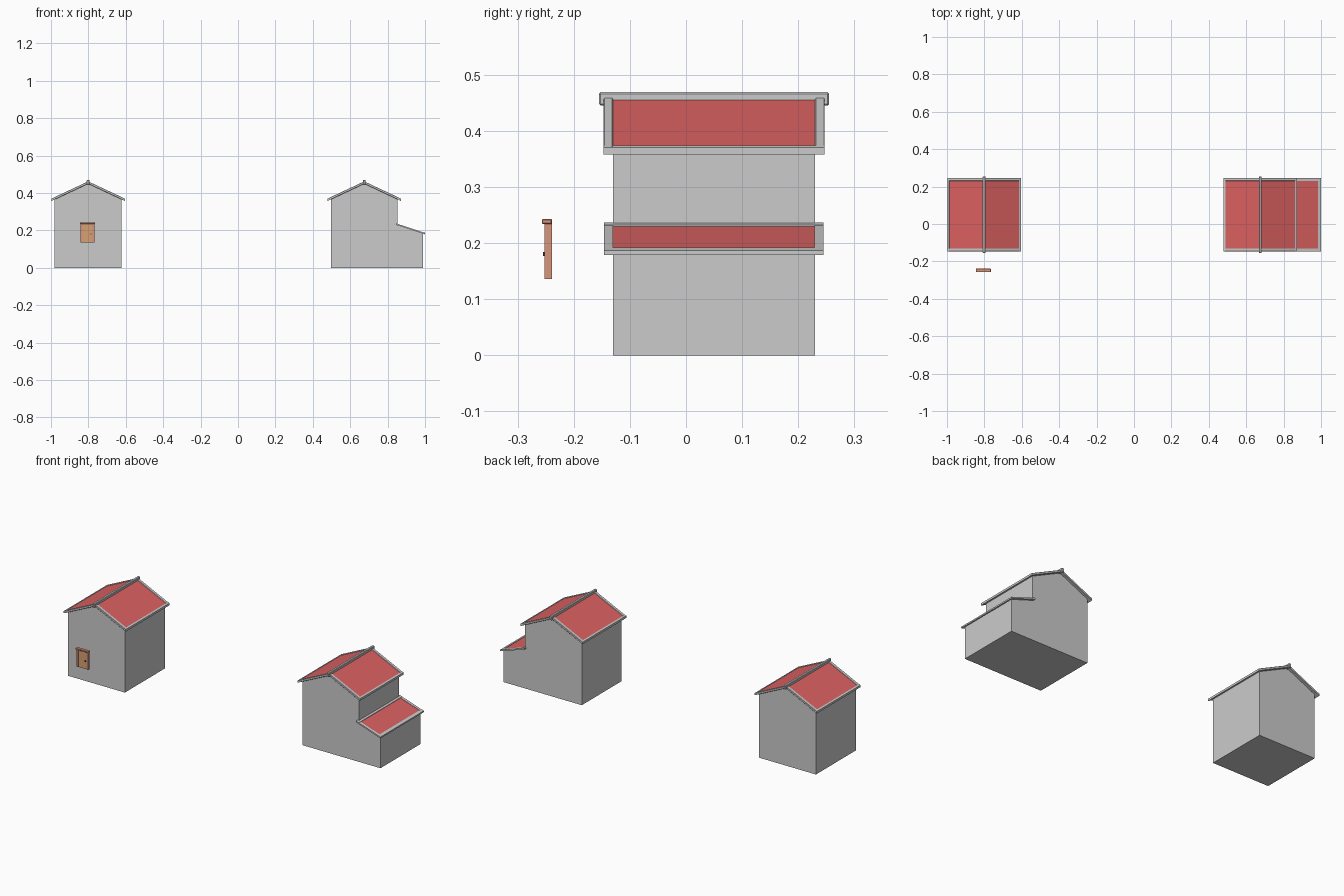
import bpy, bmesh

if "Cube" in bpy.data.objects:
    bpy.data.objects.remove(bpy.data.objects["Cube"])

def material(name, rgb):
    m = bpy.data.materials.new(name)
    m.diffuse_color = (*rgb, 1)
    m.use_nodes = True
    m.node_tree.nodes["Principled BSDF"].inputs["Base Color"].default_value = m.diffuse_color
    return m

RED = material("roof_red", (0.72, 0.12, 0.12))
FRAME = material("frame_wood", (0.68, 0.30, 0.20))
PANEL = material("panel_wood", (0.68, 0.36, 0.17))
DARK = material("dark_metal", (0.05, 0.05, 0.05))
Y0, Y1 = -0.13, 0.23        # wall front and back
E0, E1 = -0.147, 0.247      # roof trim front and back


def prism(name, profile, y0, y1, mat=None, bevel=0):
    """Extrude an xz outline from y0 to y1."""
    bm = bmesh.new()
    face = bm.faces.new([bm.verts.new((x, y0, z)) for x, z in profile])
    new = bmesh.ops.extrude_face_region(bm, geom=[face])["geom"]
    bmesh.ops.translate(bm, vec=(0, y1 - y0, 0),
                        verts=[v for v in new if isinstance(v, bmesh.types.BMVert)])
    bmesh.ops.recalc_face_normals(bm, faces=bm.faces)
    me = bpy.data.meshes.new(name)
    bm.to_mesh(me)
    bm.free()
    ob = bpy.data.objects.new(name, me)
    bpy.context.collection.objects.link(ob)
    if mat:
        me.materials.append(mat)
    if bevel:
        mod = ob.modifiers.new("bevel", "BEVEL")
        mod.width, mod.segments = bevel, 1
    return ob


def box(name, x0, x1, y0, y1, z0, z1, mat=None, bevel=0):
    return prism(name, [(x0, z0), (x1, z0), (x1, z1), (x0, z1)], y0, y1, mat, bevel)


def slope(x0, z0, x1, z1, t):
    """Sloping strip outline with vertical thickness t."""
    return [(x0, z0), (x1, z1), (x1, z1 - t), (x0, z0 - t)]


def gable_roof(tag, cx):
    for side, s in (("left", -1), ("right", 1)):
        n = f"{tag}_{side}"
        # red covering, slightly below the trim
        prism(n + "_roof", slope(cx, 0.459, cx + s * 0.190, 0.370, 0.008), Y0, Y1, RED)
        # sloping trim on both gable ends
        for end, a, b in (("front", E0, Y0), ("back", Y1, E1)):
            prism(f"{n}_{end}_trim", slope(cx, 0.462, cx + s * 0.196, 0.370, 0.013),
                  a, b, None, 0.0015)
        # eave trim
        prism(n + "_eave", [(cx + s * 0.187, 0.374), (cx + s * 0.196, 0.370),
                            (cx + s * 0.196, 0.358), (cx + s * 0.178, 0.366)], E0, E1)
    # ridge cap
    box(tag + "_ridge_cap", cx - 0.008, cx + 0.008, -0.155, 0.255, 0.445, 0.469, None, 0.003)


# small house
C1 = -0.801
prism("small_house_walls", [(C1 - 0.179, 0), (C1 + 0.179, 0), (C1 + 0.179, 0.367),
                            (C1, 0.452), (C1 - 0.179, 0.367)], Y0, Y1)
gable_roof("small_house", C1)

# house with a lean-to
C2 = 0.675
prism("lean_to_house_walls", [(C2 - 0.179, 0), (0.989, 0), (0.989, 0.182), (0.853, 0.227),
                              (0.853, 0.367), (C2, 0.452), (C2 - 0.179, 0.367)], Y0, Y1)
gable_roof("lean_to_house", C2)

# lean-to roof: red covering with trim on all four sides
prism("lean_to_roof", slope(0.853, 0.233, 0.990, 0.188, 0.006), Y0, Y1, RED)
for end, a, b in (("front", E0 + 0.001, Y0), ("back", Y1 - 0.001, E1 - 0.002)):
    prism(f"lean_to_{end}_trim", slope(0.846, 0.237, 0.999, 0.187, 0.008), a, b)
prism("lean_to_top_trim", slope(0.849, 0.237, 0.864, 0.232, 0.008), E0 + 0.001, E1 - 0.002)
prism("lean_to_eave_trim", slope(0.984, 0.192, 1.0, 0.187, 0.008), E0 + 0.001, E1 - 0.002)

# free-standing door: frame, leaf, lintel and handle
D = -0.805
for side, s in (("left", -1), ("right", 1)):
    x = D + s * 0.0315
    box(f"door_{side}_jamb", x - 0.0055, x + 0.0055, -0.2525, -0.239, 0.136, 0.236, FRAME)
box("door_leaf", D - 0.027, D + 0.027, -0.249, -0.240, 0.136, 0.236, PANEL)
box("door_lintel", D - 0.040, D + 0.040, -0.257, -0.239, 0.234, 0.243, FRAME, 0.0015)
box("door_handle", D + 0.016, D + 0.021, -0.2545, -0.248, 0.177, 0.184, DARK)
